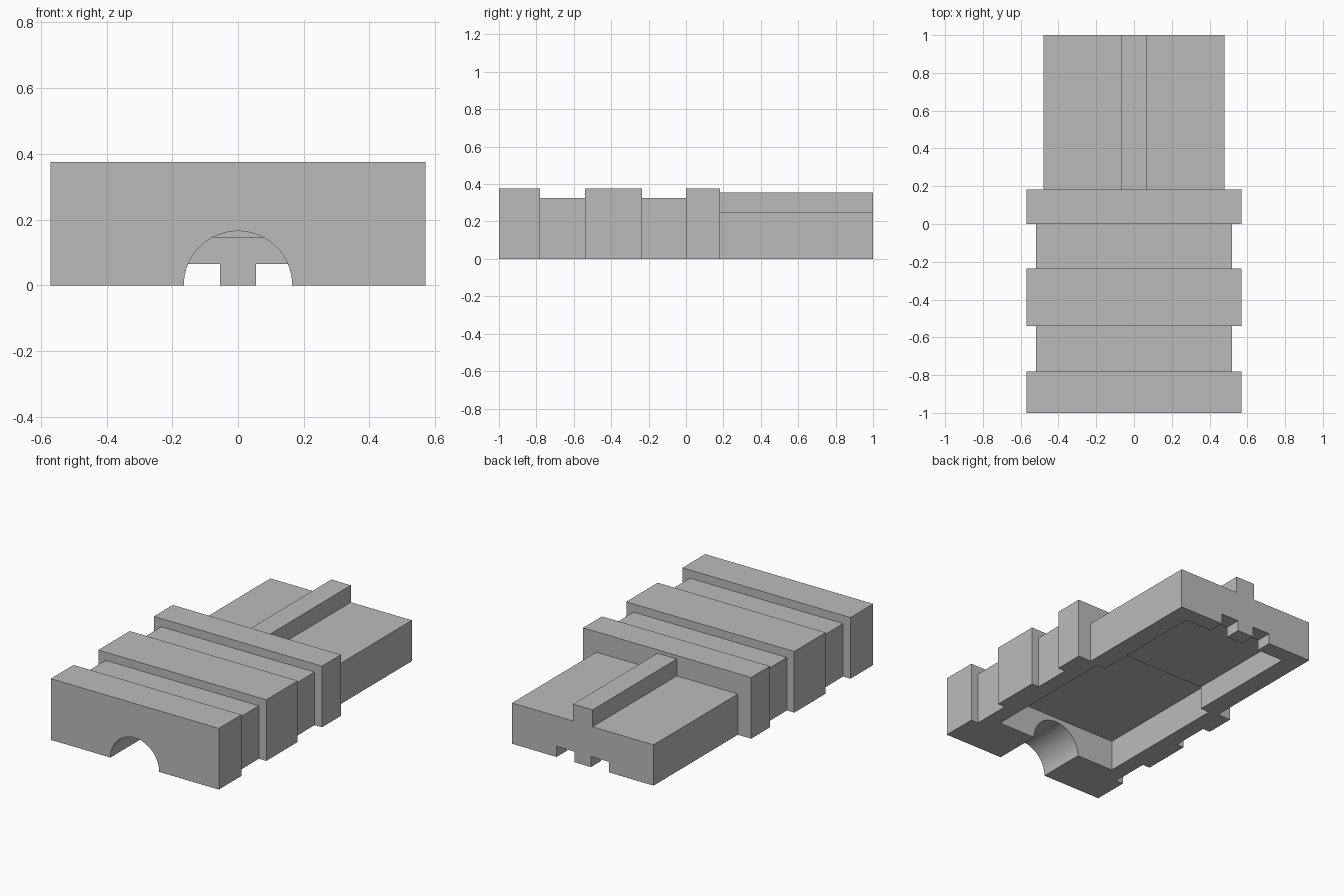
import bpy
import math

cube = bpy.data.objects.get("Cube")
if cube:
    bpy.data.objects.remove(cube, do_unlink=True)


def box(name, half_width, y, z, x_center=0):
    """Box from a half width and its y and z ranges."""
    bpy.ops.mesh.primitive_cube_add(
        size=1, location=(x_center, sum(y) / 2, sum(z) / 2))
    obj = bpy.context.object
    obj.name = name
    obj.scale = (2 * half_width, y[1] - y[0], z[1] - z[0])
    bpy.ops.object.transform_apply(location=True, rotation=True, scale=True)
    return obj


def combine(target, tool, operation):
    """Apply an exact boolean and drop the tool."""
    mod = target.modifiers.new(operation.lower(), 'BOOLEAN')
    mod.operation = operation
    mod.solver = 'EXACT'
    mod.object = tool
    bpy.ops.object.select_all(action='DESELECT')
    bpy.context.view_layer.objects.active = target
    target.select_set(True)
    bpy.ops.object.modifier_apply(modifier=mod.name)
    bpy.data.objects.remove(tool, do_unlink=True)


# Grip core, three raised bands, connector sleeve and its top ridge
shell = box("connector_half_shell", 0.52, (-0.9, 0.12), (-0.15, 0.325))
for y in ((-1, -0.78), (-0.54, -0.235), (0, 0.183)):
    combine(shell, box("grip_band", 0.57, y, (-0.1, 0.375)), 'UNION')
combine(shell, box("sleeve", 0.48, (0.07, 1.05), (-0.2, 0.25)), 'UNION')
combine(shell, box("top_ridge", 0.066, (0.09, 1.1), (0.1, 0.354)), 'UNION')

# Trim the underside and the back end flat
combine(shell, box("floor_trim", 2, (-2, 2), (-1, 0)), 'DIFFERENCE')
combine(shell, box("back_trim", 2, (1, 2), (-1, 1)), 'DIFFERENCE')

# Hollow underside: deep front chamber, shallower narrower back chamber
combine(shell, box("front_chamber", 0.42, (-0.7, 0.17), (-0.3, 0.19)), 'DIFFERENCE')
combine(shell, box("back_chamber", 0.36, (0.1, 0.9), (-0.3, 0.145)), 'DIFFERENCE')

# Round cable opening through the front wall
bpy.ops.mesh.primitive_cylinder_add(
    vertices=64, radius=0.165, depth=0.6, location=(0, -0.9, 0),
    rotation=(math.pi / 2, 0, 0))
combine(shell, bpy.context.object, 'DIFFERENCE')

# Two square notches through the back wall
for side in (-1, 1):
    notch = box("notch", 0.0615, (0.85, 1.1), (-0.3, 0.065), side * 0.1165)
    combine(shell, notch, 'DIFFERENCE')

# Single grey plastic
grey = bpy.data.materials.new("grey plastic")
grey.use_nodes = True
color = (0.5, 0.5, 0.5, 1)
grey.diffuse_color = color
grey.node_tree.nodes["Principled BSDF"].inputs["Base Color"].default_value = color
shell.data.materials.clear()
shell.data.materials.append(grey)
for face in shell.data.polygons:
    face.material_index = 0

bpy.ops.object.select_all(action='DESELECT')
shell.select_set(True)
bpy.context.view_layer.objects.active = shell
bpy.ops.object.shade_smooth_by_angle(angle=math.radians(30))
